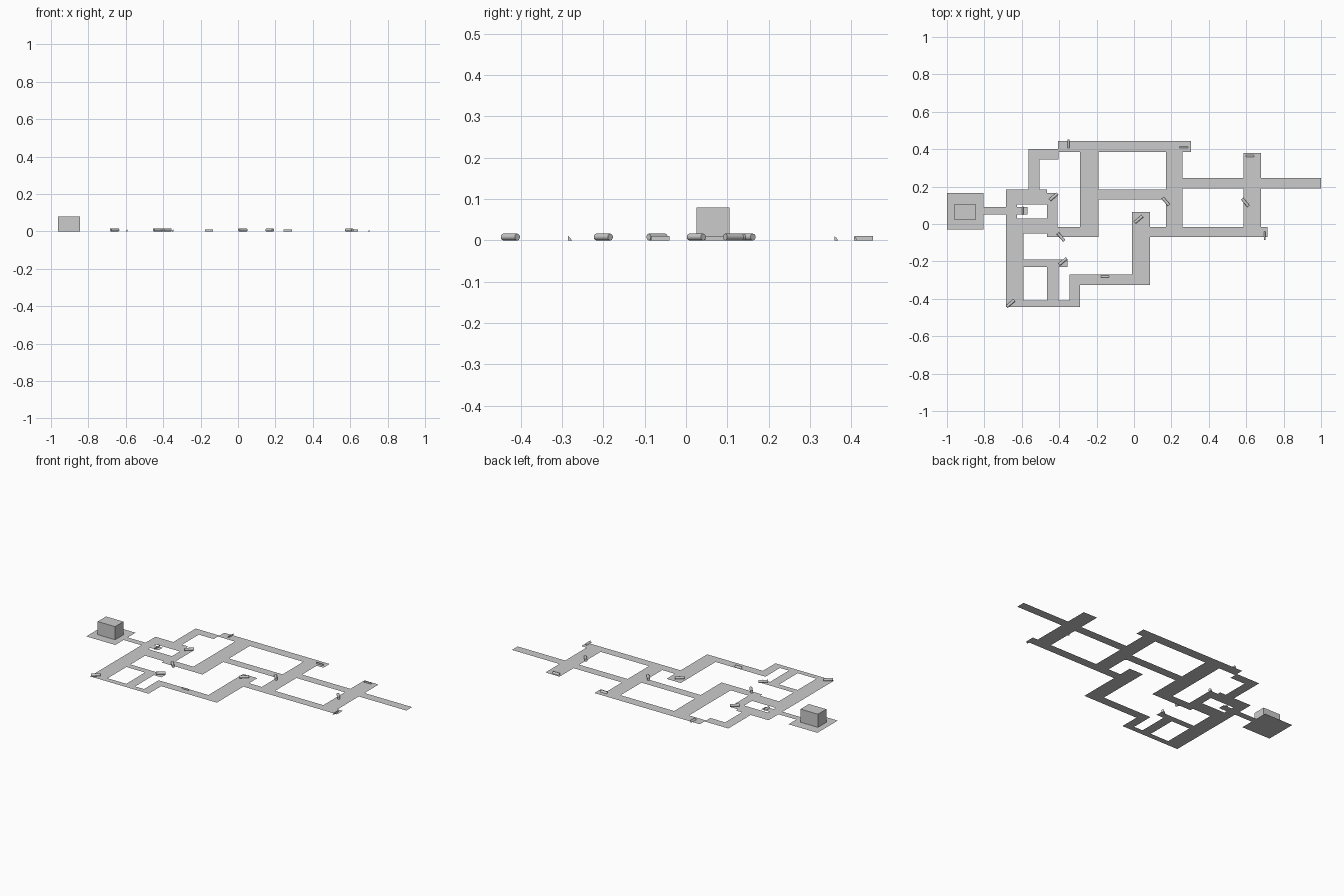
import bpy, bmesh, math

if "Cube" in bpy.data.objects:
    bpy.data.objects.remove(bpy.data.objects["Cube"])


def make_object(name, bm):
    mesh = bpy.data.meshes.new(name)
    bm.to_mesh(mesh)
    bm.free()
    ob = bpy.data.objects.new(name, mesh)
    bpy.context.collection.objects.link(ob)
    return ob


# Flat floor: rooms and corridors as (x0, x1, y0, y1) rectangles
rooms = [
    (-1.0, -0.805, -0.03, 0.165),     # start platform
    (-0.805, -0.57, 0.05, 0.09),      # entry walkway
    (-0.685, -0.625, -0.445, 0.185),  # west hall
    (-0.625, -0.59, -0.445, 0.03),
    (-0.685, -0.465, 0.105, 0.185),
    (-0.625, -0.465, -0.05, 0.03),
    (-0.465, -0.41, -0.015, 0.165),
    (-0.465, -0.19, -0.07, -0.015),
    (-0.565, -0.505, 0.185, 0.40),    # north west passage
    (-0.565, -0.405, 0.345, 0.40),
    (-0.405, 0.305, 0.385, 0.445),    # north corridor
    (-0.29, -0.19, -0.07, 0.385),
    (-0.19, 0.17, 0.13, 0.185),       # middle corridor
    (0.17, 0.26, -0.015, 0.385),
    (0.26, 1.0, 0.19, 0.245),         # exit corridor
    (0.585, 0.68, -0.015, 0.38),
    (0.085, 0.715, -0.07, -0.015),    # south east corridor
    (-0.01, 0.085, -0.325, 0.065),
    (-0.345, -0.01, -0.325, -0.27),   # south corridor
    (-0.345, -0.29, -0.445, -0.325),
    (-0.59, -0.345, -0.445, -0.41),
    (-0.59, -0.355, -0.23, -0.19),
    (-0.465, -0.405, -0.41, -0.23),
]


def build_floor():
    xs = sorted({v for r in rooms for v in r[:2]})
    ys = sorted({v for r in rooms for v in r[2:]})
    bm = bmesh.new()
    for xa, xb in zip(xs, xs[1:]):
        for ya, yb in zip(ys, ys[1:]):
            cx, cy = (xa + xb) / 2, (ya + yb) / 2
            if any(r[0] < cx < r[1] and r[2] < cy < r[3] for r in rooms):
                bm.faces.new([bm.verts.new((x, y, 0)) for x, y in
                              ((xa, ya), (xb, ya), (xb, yb), (xa, yb))])
    bmesh.ops.remove_doubles(bm, verts=bm.verts, dist=1e-5)
    return make_object("floor", bm)


build_floor()

# Block standing on the start platform
bpy.ops.mesh.primitive_cube_add(size=1, location=(-0.903, 0.065, 0.04))
block = bpy.context.object
block.name = "start_block"
block.scale = (0.117, 0.08, 0.08)

# Round logs lying diagonally across the corridors: x, y, heading
logs = [(-0.43, 0.145, 40), (-0.38, -0.20, 40), (-0.66, -0.425, 40),
        (0.025, 0.025, 40), (-0.39, -0.07, -50), (0.17, 0.12, -50),
        (0.595, 0.115, -50)]
for i, (x, y, a) in enumerate(logs):
    bpy.ops.mesh.primitive_cylinder_add(
        vertices=24, radius=0.008, depth=0.053, location=(x, y, 0.008),
        rotation=(0, math.pi / 2, math.radians(a)))
    bpy.context.object.name = f"log_{i + 1}"
    bpy.ops.object.shade_smooth_by_angle()


# Small ramps: triangular prisms, vertical face on one long side
def ramp(name, x, y, angle):
    bm = bmesh.new()
    profile = [(-0.004, 0), (0.005, 0), (0.001, 0.006), (-0.004, 0.01)]
    face = bm.faces.new([bm.verts.new((-0.0225, py, pz)) for py, pz in profile])
    ext = bmesh.ops.extrude_face_region(bm, geom=[face], use_keep_orig=True)
    moved = [g for g in ext["geom"] if isinstance(g, bmesh.types.BMVert)]
    bmesh.ops.translate(bm, verts=moved, vec=(0.045, 0, 0))
    bmesh.ops.recalc_face_normals(bm, faces=bm.faces)
    ob = make_object(name, bm)
    ob.location = (x, y, 0)
    ob.rotation_euler.z = math.radians(angle)


ramps = [(0.265, 0.41, 0), (0.62, 0.363, 0), (-0.155, -0.281, 0),
         (-0.35, 0.43, 90), (0.70, -0.062, 90), (-0.595, 0.07, 90)]
for i, r in enumerate(ramps):
    ramp(f"ramp_{i + 1}", *r)
